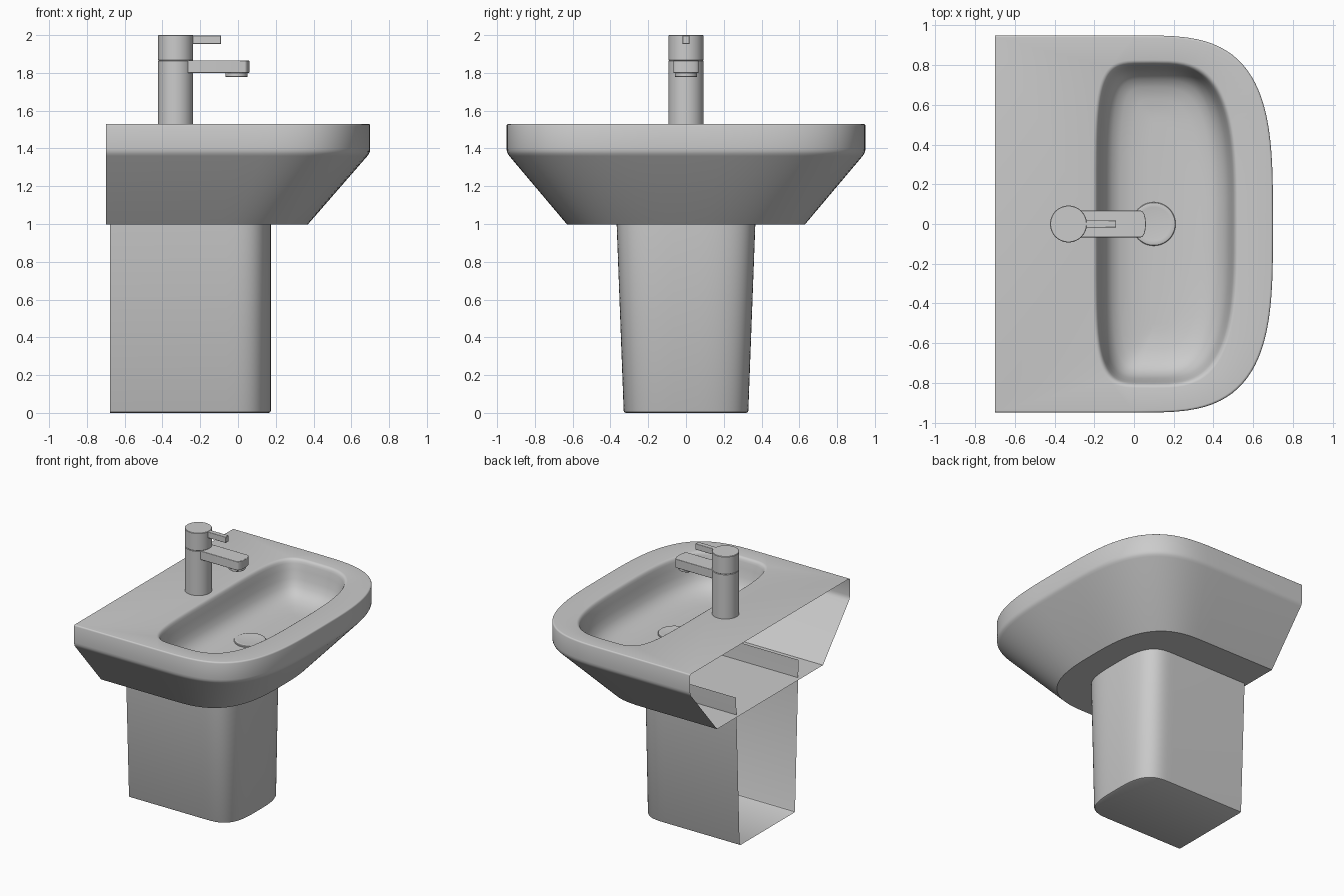
import bpy, bmesh
from math import sin, cos, pi, copysign

if "Cube" in bpy.data.objects:
    bpy.data.objects.remove(bpy.data.objects["Cube"])


def superpoint(t, cx, a, b, n):
    c, s = cos(t), sin(t)
    return (cx + a * copysign(abs(c) ** (2 / n), c), b * copysign(abs(s) ** (2 / n), s))


def d_shape(back, cx, a, b, n, z, steps=48):
    """Open outline: straight sides from the back, rounded front (+x)."""
    arc = [superpoint(-pi / 2 + pi * i / steps, cx, a, b, n) for i in range(steps + 1)]
    return [(x, y, z) for x, y in [(back, -b)] + arc + [(back, b)]]


def loft(bm, rings, closed):
    loops = [[bm.verts.new(p) for p in r] for r in rings]
    n = len(loops[0])
    for lo, hi in zip(loops, loops[1:]):
        for i in range(n if closed else n - 1):
            j = (i + 1) % n
            bm.faces.new((lo[i], lo[j], hi[j], hi[i]))
    return loops


def loop_edges(bm, loop):
    out = []
    for v, w in zip(loop, loop[1:] + loop[:1]):
        out.append(bm.edges.get((v, w)) or bm.edges.new((v, w)))
    return out


def finish(name, bm, angle=30):
    bmesh.ops.recalc_face_normals(bm, faces=bm.faces[:])
    bm.faces.ensure_lookup_table()
    if min(bm.faces, key=lambda f: f.calc_center_median().z).normal.z > 0.1:
        bmesh.ops.reverse_faces(bm, faces=bm.faces[:])
    me = bpy.data.meshes.new(name)
    bm.to_mesh(me)
    bm.free()
    ob = bpy.data.objects.new(name, me)
    bpy.context.collection.objects.link(ob)
    bpy.ops.object.select_all(action='DESELECT')
    ob.select_set(True)
    bpy.context.view_layer.objects.active = ob
    bpy.ops.object.shade_smooth_by_angle(angle=angle * pi / 180)
    return ob


def lathe(name, cx, profile, steps=48):
    """Solid turned from (radius, z) points, capped at both ends."""
    bm = bmesh.new()
    loops = loft(bm, [[(cx + r * cos(2 * pi * i / steps), r * sin(2 * pi * i / steps), z)
                       for i in range(steps)] for r, z in profile], True)
    bm.faces.new(loops[0])
    bm.faces.new(loops[-1])
    return finish(name, bm)


def prism(name, outline, z0, z1, bevel=0.003):
    bm = bmesh.new()
    loops = loft(bm, [[(x, y, z) for x, y in outline] for z in (z0, z1)], True)
    bm.faces.new(loops[0])
    bm.faces.new(loops[-1])
    ob = finish(name, bm)
    m = ob.modifiers.new("edge", 'BEVEL')
    m.width, m.segments, m.limit_method = bevel, 2, 'ANGLE'
    return ob


# Basin: open-backed shell, flat deck and sunken bowl
bm = bmesh.new()
outer = []
for z, f in ((.998, 1), (1.36, .045), (1.372, .02), (1.385, .004), (1.4, 0),
             (1.52, 0), (1.526, .006), (1.5295, .018), (1.53, .03)):
    outer.append(d_shape(-.70, -.10 * f, .70 - .23 * f, .95 - .32 * f, 3.4 - .5 * f, z))
shell = loft(bm, outer, False)
bm.faces.new(shell[0])


def bowl_ring(d, z, steps=96):
    pts = []
    for i in range(steps):
        t = 2 * pi * i / steps
        right = cos(t) >= 0
        x, y = superpoint(t, .10, (.41 if right else .29) - d, .81 - d, 3.2 if right else 5)
        pts.append((x, y, z))
    return pts


bowl = loft(bm, [bowl_ring(d, z) for d, z in (
    (-.016, 1.53), (-.009, 1.5285), (-.002, 1.524), (.004, 1.515), (.009, 1.50), (.018, 1.455),
    (.032, 1.395), (.05, 1.345), (.08, 1.308), (.12, 1.285), (.18, 1.268), (.27, 1.26))], True)
bm.faces.new(bowl[-1])
bmesh.ops.triangle_fill(bm, use_beauty=True, normal=(0, 0, 1),
                        edges=loop_edges(bm, shell[-1]) + loop_edges(bm, bowl[0]))
finish("basin", bm, 40)

# Pedestal: open-backed, slightly tapered, reaching up into the basin
bm = bmesh.new()
ped = loft(bm, [d_shape(-.677, -.06, .234 - e, b - e, 3.3, z) for z, b, e in (
    (0, .33, .012), (.004, .33, .004), (.012, .33, 0), (1.13, .372, 0))], False)
bm.faces.new(ped[0])
finish("pedestal", bm)

# Drain
lathe("drain", .10, [(.11, 1.25), (.11, 1.268), (.107, 1.272), (.10, 1.274), (.085, 1.273), (.07, 1.271)])

# Tap: body, rotating cap, spout, nozzle and lever
lathe("tap_body", -.33, [(.093, 1.52), (.093, 1.863), (.09, 1.866)])
lathe("tap_cap", -.33, [(.09, 1.866), (.093, 1.869), (.093, 1.997), (.09, 2.0)])
tip = [(.035 + .025 * cos(t), .067 * sin(t)) for t in [-pi / 2 + pi * i / 16 for i in range(17)]]
prism("tap_spout", [(-.30, -.067)] + tip + [(-.30, .067)], 1.80, 1.866)
lathe("tap_nozzle", -.008, [(.055, 1.778), (.059, 1.781), (.059, 1.81)])
prism("tap_lever", [(-.30, -.018), (-.09, -.018), (-.09, .018), (-.30, .018)], 1.953, 1.998)
